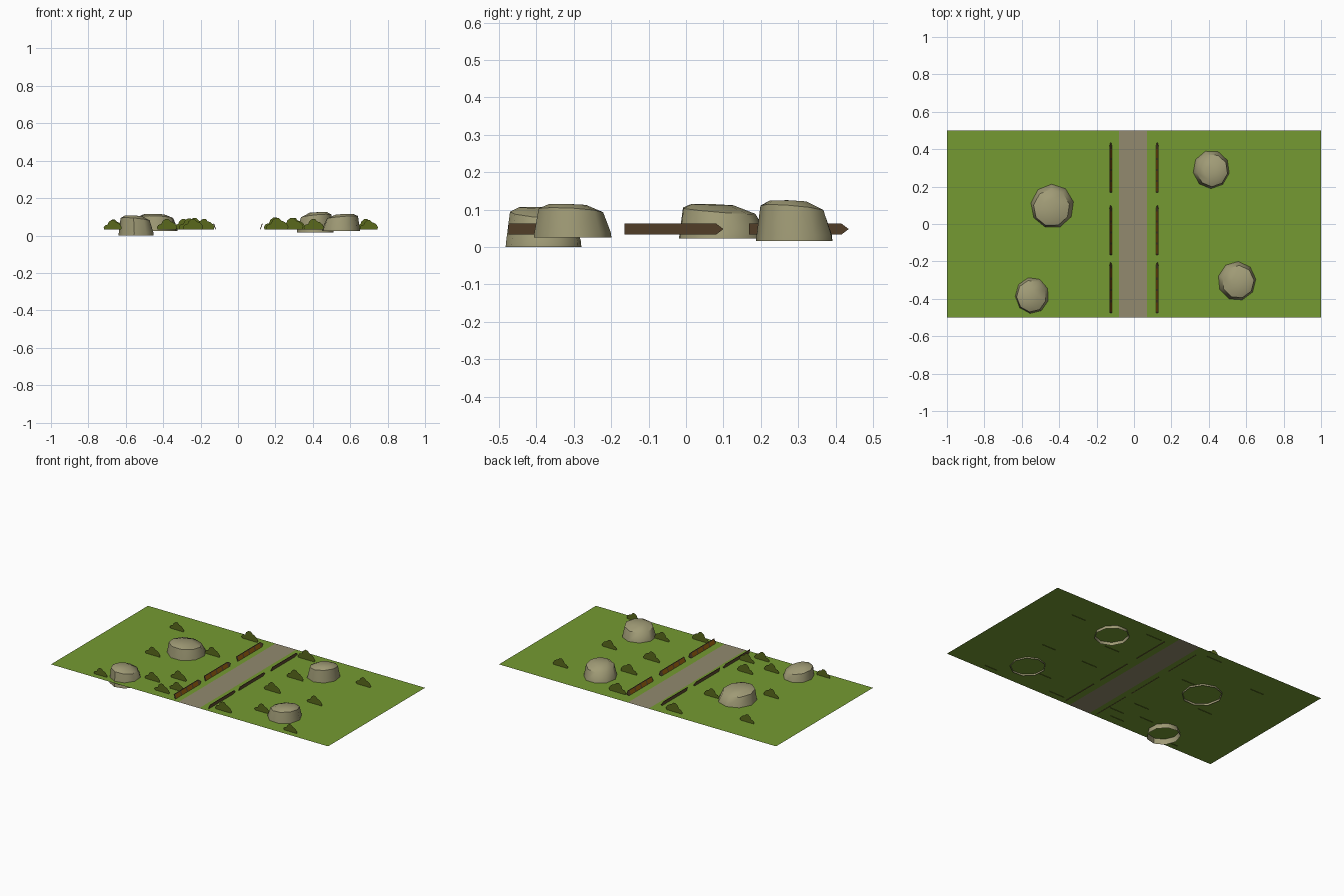
import bpy, bmesh, math

if "Cube" in bpy.data.objects:
    bpy.data.objects.remove(bpy.data.objects["Cube"])

def mat(name, r, g, b):
    lin = lambda c: (c / 255 / 12.92) if c < 10 else ((c / 255 + 0.055) / 1.055) ** 2.4
    m = bpy.data.materials.new(name)
    m.diffuse_color = (lin(r), lin(g), lin(b), 1)
    m.use_nodes = True
    m.node_tree.nodes["Principled BSDF"].inputs["Base Color"].default_value = m.diffuse_color
    return m

GRASS = mat("grass green", 117, 154, 50)
PATH = mat("path grey", 146, 138, 110)
ROCK = mat("rock tan", 160, 155, 118)
BUSH = mat("bush green", 90, 105, 28)
WOOD = mat("dark wood", 100, 77, 50)
AMBER = mat("amber wood", 148, 92, 14)

def make(name, verts, faces, mats, idx=None, fix=False, smooth=None):
    me = bpy.data.meshes.new(name)
    me.from_pydata(verts, [], faces)
    for m in mats:
        me.materials.append(m)
    if idx:
        for p, i in zip(me.polygons, idx):
            p.material_index = i
    if fix:
        bm = bmesh.new()
        bm.from_mesh(me)
        bmesh.ops.recalc_face_normals(bm, faces=bm.faces)
        bm.to_mesh(me)
        bm.free()
    ob = bpy.data.objects.new(name, me)
    bpy.context.collection.objects.link(ob)
    if smooth:
        for p in me.polygons:
            p.use_smooth = True
        me.set_sharp_from_angle(angle=math.radians(smooth))
    return ob

# ground sheet with the path as its middle strip
G = 0.035
xs = [-1, -0.08, 0.07, 1]
gv = [(x, y, G) for x in xs for y in (-0.5, 0.5)]
make("ground", gv, [(2 * i, 2 * i + 2, 2 * i + 3, 2 * i + 1) for i in range(3)],
     [GRASS, PATH], [0, 1, 0])

# rocks: open-bottomed domes whose top leans to one side
def rock(name, cx, cy, rx, ry, z0, z1, sx, sy, n=9, turn=0.2):
    h = z1 - z0
    verts = []
    # ring: radius, height, shift, tilt
    for r, f, s, t in ((1, 0, 0, 0), (0.985, 0.15, 0.0, 0), (0.83, 0.8, 0.08, 0.10), (0.48, 0.98, 0.24, 0.02)):
        for k in range(n):
            a = turn + 2 * math.pi * k / n
            c, d = math.cos(a), math.sin(a)
            verts.append((cx + rx * (r * c + s * sx), cy + ry * (r * d + s * sy),
                          z0 + h * (f + t * (c * sx + d * sy))))
    verts.append((cx + rx * 0.24 * sx, cy + ry * 0.24 * sy, z1))
    faces = [(j * n + k, j * n + (k + 1) % n, (j + 1) * n + (k + 1) % n, (j + 1) * n + k)
             for j in range(3) for k in range(n)]
    faces += [(3 * n + k, 3 * n + (k + 1) % n, 4 * n) for k in range(n)]
    make(name, verts, faces, [ROCK], smooth=42)

rock("rock_back_left", -0.437, 0.095, 0.117, 0.12, 0.023, 0.115, -0.4, -0.9)
rock("rock_back_right", 0.413, 0.292, 0.1, 0.105, 0.016, 0.125, 0.7, -0.7, turn=0.5)
rock("rock_front_right", 0.55, -0.305, 0.103, 0.106, 0.025, 0.115, 0.8, -0.5, turn=0.1)
rock("rock_front_left", -0.543, -0.38, 0.096, 0.103, 0.0, 0.107, -0.7, -0.7, turn=0.4)

# bushes: flat upright cut-outs facing front
outline = [(-.05, 0), (-.054, .012), (-.045, .025), (-.03, .029), (-.024, .044), (-.008, .057),
           (.008, .055), (.019, .043), (.032, .039), (.047, .027), (.054, .013), (.05, 0)]
spots = [(-.665, .32, .95), (-.23, .45, 1.1), (-.58, -.05, 1), (-.29, .15, 1), (-.67, -.46, .9),
         (-.38, -.34, 1), (-.26, -.24, 1.05), (-.24, -.44, 1), (-.18, -.37, 1),
         (.2, .42, 1.15), (.3, .16, 1.1), (.29, -.06, 1.1), (.685, .315, 1), (.595, -.06, 1),
         (.21, -.45, 1.1), (.405, -.33, 1), (.7, -.46, .9)]
for i, (x, y, s) in enumerate(spots):
    make(f"bush_{i + 1}", [(x + px * s, y, 0.032 + pz * s) for px, pz in outline],
         [tuple(reversed(range(len(outline))))], [BUSH])

# fence planks: thin leaning boards, pointed at the back, amber panels on the path side
H = 0.03
def fence(name, side, y0, y1):
    def pt(y, t, off):
        return (side * (0.117 + 0.011 * t / H + off), y, 0.033 + t)
    prof = [(y0, 0), (y1 - .02, 0), (y1, H / 2), (y1 - .02, H), (y0, H)]
    n = len(prof)
    verts = [pt(y, t, o) for o in (0, 0.004) for y, t in prof]
    faces = [tuple(range(n)), tuple(range(n, 2 * n))]
    faces += [(k, (k + 1) % n, n + (k + 1) % n, n + k) for k in range(n)]
    make(name, verts, faces, [WOOD], fix=True)
    pv, pf = [], []
    step = (y1 - y0 - 0.03) / 4
    for k in range(4):
        a = y0 + 0.008 + k * step
        b = a + step - 0.012
        base = len(pv)
        pv += [pt(y, t, -0.001) for y, t in ((a, .003), (b, .003), (b, H - .003), (a, H - .003))]
        q = (base, base + 1, base + 2, base + 3)
        pf.append(q if side < 0 else q[::-1])
    make(name + "_panels", pv, pf, [AMBER])

for side, label in ((-1, "left"), (1, "right")):
    for i, (y0, y1) in enumerate(((-.475, -.205), (-.165, .1), (.168, .435))):
        fence(f"fence_{label}_{i + 1}", side, y0, y1)
